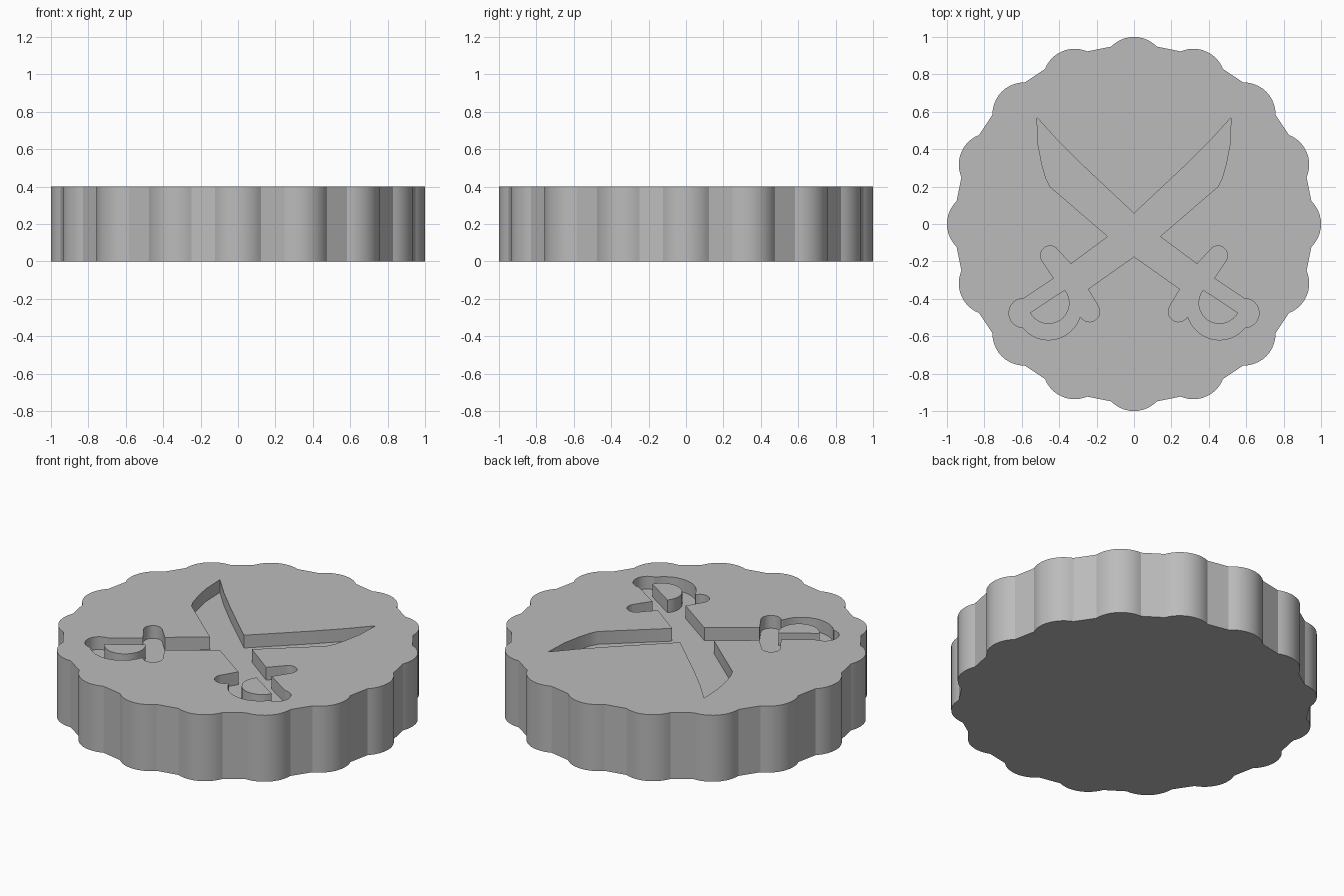
import bpy, bmesh
from math import sin, cos, radians

cube = bpy.data.objects.get("Cube")
if cube:
    bpy.data.objects.remove(cube, do_unlink=True)

HEIGHT = 0.4
FLOOR = 0.323     # level of the engraved floor
LOBES = 16

grey = bpy.data.materials.new("plain_grey")
grey.use_nodes = True
grey.diffuse_color = (0.5, 0.5, 0.5, 1)
grey.node_tree.nodes["Principled BSDF"].inputs["Base Color"].default_value = (0.5, 0.5, 0.5, 1)


def arc(cx, cy, r, start, end, steps=12):
    """Points along a circular arc, angles in degrees."""
    angles = [radians(start + (end - start) * i / steps) for i in range(steps + 1)]
    return [(cx + r * cos(a), cy + r * sin(a)) for a in angles]


def prism(name, outline, z0, z1):
    """Upright solid with the given outline."""
    bm = bmesh.new()
    face = bm.faces.new([bm.verts.new((x, y, z0)) for x, y in outline])
    top = bmesh.ops.extrude_face_region(bm, geom=[face])["geom"]
    bmesh.ops.translate(bm, vec=(0, 0, z1 - z0),
                        verts=[v for v in top if isinstance(v, bmesh.types.BMVert)])
    bmesh.ops.recalc_face_normals(bm, faces=bm.faces)
    mesh = bpy.data.meshes.new(name)
    bm.to_mesh(mesh)
    bm.free()
    mesh.materials.append(grey)
    obj = bpy.data.objects.new(name, mesh)
    bpy.context.collection.objects.link(obj)
    return obj


# Scalloped disc: round lobes joined by short straight runs
rim = []
for i in range(LOBES):
    turn = 360 * i / LOBES
    r = 0.17
    cx, cy = (1 - r) * cos(radians(turn)), (1 - r) * sin(radians(turn))
    rim += arc(cx, cy, r, turn - 46, turn + 46)
disc = prism("scalloped_disc", rim, 0, HEIGHT)

# Right half of the crossed swords, from the upper fork to the lower fork
half = [(0, 0.056), (0.262, 0.302), (0.408, 0.447)]                 # blade back
half += [(0.519, 0.569), (0.513, 0.425), (0.492, 0.318),
         (0.471, 0.243), (0.449, 0.2), (0.139, -0.067)]             # blade edge
half += [(0.337, -0.214)]
half += arc(0.449, -0.168, 0.051, 144, -35)                         # upper crossguard
half += [(0.428, -0.291)]
half += arc(0.591, -0.476, 0.078, 90, -85)                          # pommel
half += arc(0.457, -0.444, 0.176, -38, -161)                        # hand guard
half += arc(0.238, -0.468, 0.055, -32, -213)                        # lower crossguard
half += [(0.246, -0.348), (0, -0.174)]
swords = half + [(-x, y) for x, y in reversed(half[1:-1])]
cutter = prism("sword_cutter", swords, FLOOR, HEIGHT + 0.1)
cutter.hide_render = True

# Engrave the swords
cut = disc.modifiers.new("engraving", 'BOOLEAN')
cut.operation = 'DIFFERENCE'
cut.solver = 'EXACT'
cut.object = cutter
bpy.context.view_layer.objects.active = disc
bpy.ops.object.modifier_apply(modifier=cut.name)
bpy.data.objects.remove(cutter, do_unlink=True)

# Raised islands inside the hand guards
island = arc(0.457, -0.422, 0.112, 141, 332, 20)
for side, name in ((1, "left_guard_island"), (-1, "right_guard_island")):
    prism(name, [(side * x, y) for x, y in island], FLOOR - 0.02, HEIGHT)

# Smooth lobes, crisp creases
bpy.ops.object.select_all(action='DESELECT')
for obj in bpy.context.collection.objects:
    if obj.type == 'MESH' and grey.name in obj.data.materials:
        obj.select_set(True)
bpy.ops.object.shade_smooth_by_angle(angle=radians(25))
